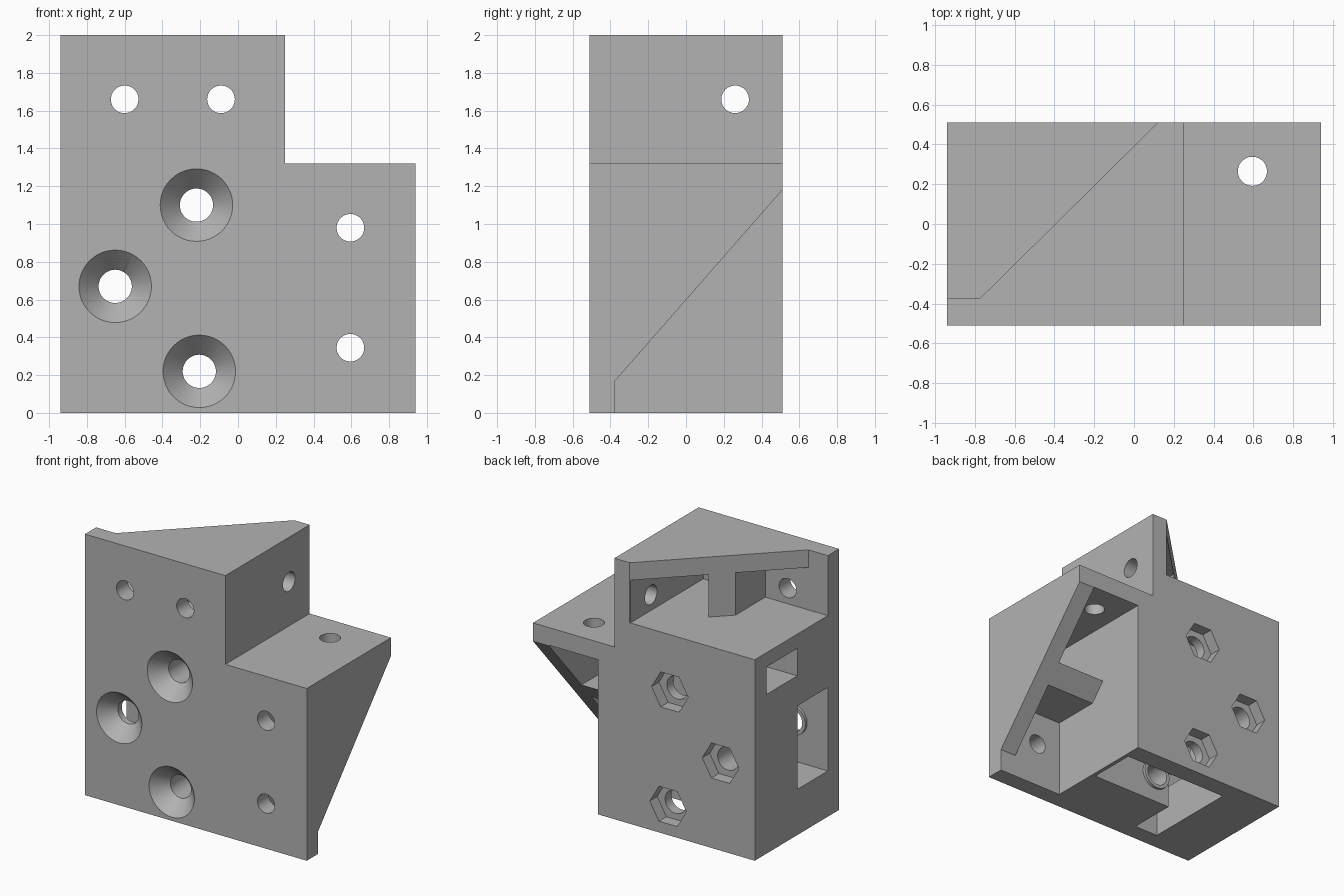
import bpy, bmesh, math
from mathutils import Matrix

if "Cube" in bpy.data.objects:
    bpy.data.objects.remove(bpy.data.objects["Cube"], do_unlink=True)

grey = bpy.data.materials.new("plain_grey")
grey.use_nodes = True
GREY = (0.45, 0.45, 0.45, 1)
grey.diffuse_color = GREY
grey.node_tree.nodes["Principled BSDF"].inputs["Base Color"].default_value = GREY


def finish(bm, name):
    bmesh.ops.recalc_face_normals(bm, faces=bm.faces)
    mesh = bpy.data.meshes.new(name)
    bm.to_mesh(mesh)
    bm.free()
    mesh.materials.append(grey)
    obj = bpy.data.objects.new(name, mesh)
    bpy.context.collection.objects.link(obj)
    return obj


def prism(name, points, axis, lo, hi):
    """Extrude a 2D outline along the named axis from lo to hi."""
    place = {"x": lambda a, b, t: (t, a, b),
             "y": lambda a, b, t: (a, t, b),
             "z": lambda a, b, t: (a, b, t)}[axis]
    bm = bmesh.new()
    low = [bm.verts.new(place(a, b, lo)) for a, b in points]
    high = [bm.verts.new(place(a, b, hi)) for a, b in points]
    bm.faces.new(low)
    bm.faces.new(high)
    n = len(points)
    for i in range(n):
        j = (i + 1) % n
        bm.faces.new((low[i], low[j], high[j], high[i]))
    return finish(bm, name)


def box(name, x, y, z):
    outline = [(x[0], z[0]), (x[1], z[0]), (x[1], z[1]), (x[0], z[1])]
    return prism(name, outline, "y", *y)


def circle(a, b, r, n=48):
    return [(a + r * math.cos(math.tau * i / n), b + r * math.sin(math.tau * i / n))
            for i in range(n)]


def combine(target, tool, operation="DIFFERENCE"):
    tool.hide_render = True
    mod = target.modifiers.new("join", "BOOLEAN")
    mod.operation, mod.solver, mod.object = operation, "EXACT", tool
    bpy.context.view_layer.objects.active = target
    bpy.ops.object.modifier_apply(modifier=mod.name)
    bpy.data.objects.remove(tool, do_unlink=True)


# Main levels
L, R, F, B = -0.94, 0.94, -0.51, 0.51
PLATE = -0.375      # inner face of the front plate
MID = -0.005        # boundary between the two pulley levels
REAR = 0.365        # inner face of the back wall
STEP_X, STEP_Z = 0.25, 1.32

# Stepped solid body
bracket = prism("pulley_bracket", [(L, 0), (R, 0), (R, STEP_Z), (STEP_X, STEP_Z),
                                   (STEP_X, 2), (L, 2)], "y", F, B)

# Upper bay: two recesses leaving a rib, then the diagonal trim
for x in ((-1.2, -0.41), (-0.275, 0.115)):
    combine(bracket, box("bay", x, (PLATE, 1), (1.54, 1.865)))
combine(bracket, prism("trim", [(-1.2, PLATE), (-0.775, PLATE), (0.12, B),
                                (0.22, 0.609), (-1.2, 0.609)], "z", 1.54, 2.2))

# Side bay: the same arrangement turned on its side
for z in ((-0.3, 0.595), (0.73, 1.185)):
    combine(bracket, box("bay", (0.39, 0.805), (PLATE, 1), z))
combine(bracket, prism("trim", [(PLATE, -0.3), (PLATE, 0.17), (B, 1.18),
                                (0.6, 1.283), (0.6, -0.3)], "x", 0.39, 1.2))

# Front level cavity with its belt exit below
combine(bracket, box("cavity", (-1.2, -0.33), (PLATE, MID), (0.35, 0.99)))
combine(bracket, box("cavity", (-0.53, -0.33), (PLATE, MID), (-0.3, 0.67)))

# Rear level cavity with its belt exit at the side
combine(bracket, box("cavity", (-0.53, 0.36), (MID, REAR), (-0.3, 0.54)))
combine(bracket, box("cavity", (-0.53, 0.11), (MID, REAR), (0.5, 1.43)))
combine(bracket, box("cavity", (-1.2, -0.2), (MID, REAR), (1.22, 1.43)))

# Pulley bolts: spacer rings, bore, countersink and nut pocket
for x, z, near, far in ((-0.22, 1.10, MID, REAR), (-0.65, 0.67, PLATE, MID),
                        (-0.205, 0.22, MID, REAR)):
    for y in (near, far):
        ring = prism("spacer", circle(x, z, 0.115), "y", y - 0.022, y + 0.022)
        combine(bracket, ring, "UNION")
    combine(bracket, prism("bore", circle(x, z, 0.088), "y", -1, 1))
    bm = bmesh.new()
    slope = 0.104 / 0.11
    bmesh.ops.create_cone(bm, cap_ends=True, segments=48, radius1=0.192 + 0.05 * slope,
                          radius2=0.088, depth=0.16,
                          matrix=Matrix.Translation((x, F + 0.03, z))
                          @ Matrix.Rotation(-math.pi / 2, 4, "X"))
    combine(bracket, finish(bm, "countersink"))
    combine(bracket, prism("nut", circle(x, z, 0.155, 6), "y", B - 0.09, 1))

# Mounting holes
for x, z in ((-0.6, 1.66), (-0.09, 1.66), (0.595, 0.98), (0.595, 0.345)):
    combine(bracket, prism("hole", circle(x, z, 0.073), "y", -0.7, -0.3))
combine(bracket, prism("hole", circle(0.26, 1.66, 0.073), "x", 0.0, 0.4))
combine(bracket, prism("hole", circle(0.595, 0.265, 0.073), "z", 1.1, 1.5))

# Smooth the bores, keep the edges crisp
bpy.ops.object.select_all(action="DESELECT")
bracket.select_set(True)
bpy.context.view_layer.objects.active = bracket
bpy.ops.object.shade_smooth_by_angle(angle=math.radians(30))
